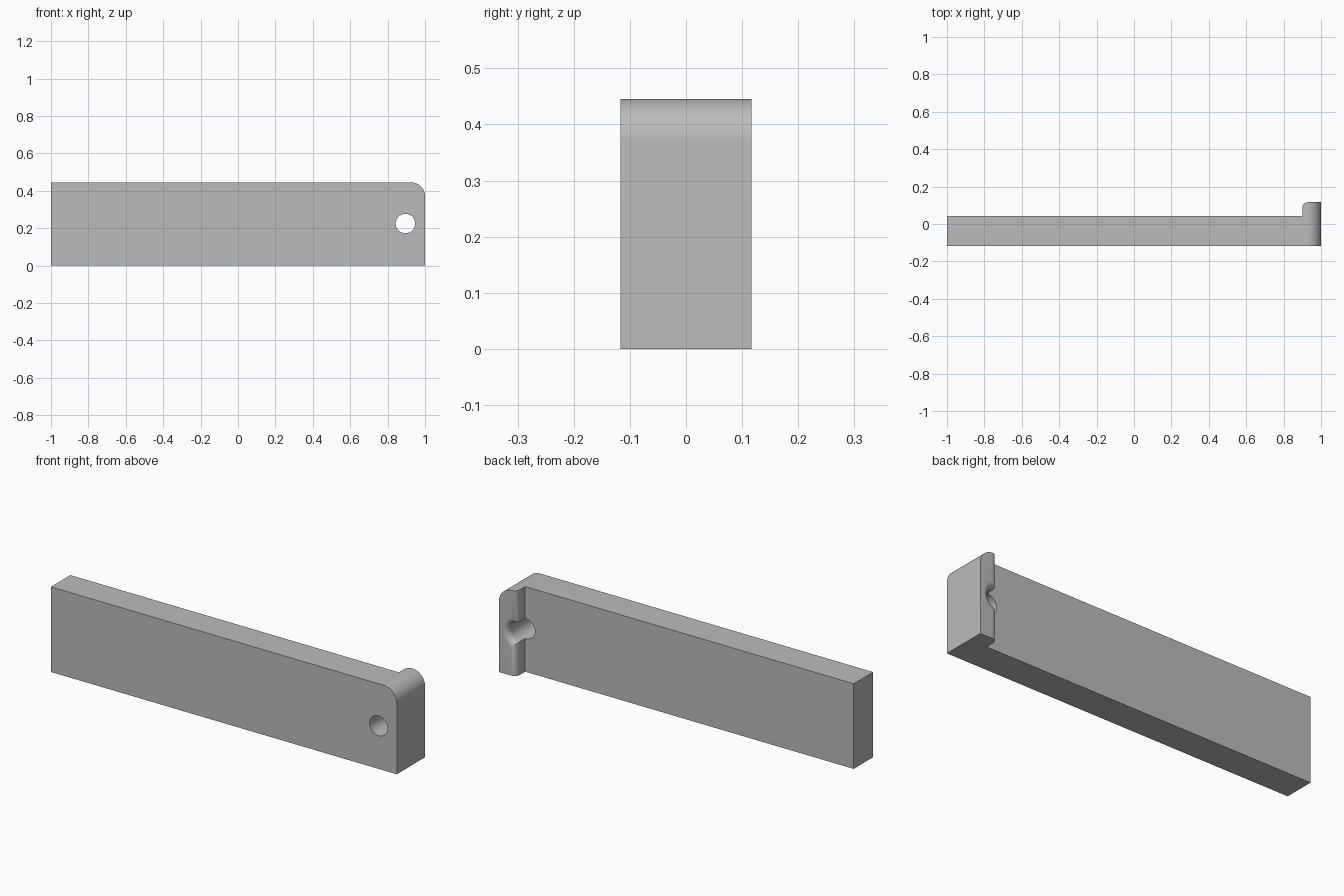
import bpy, bmesh
from math import sin, cos, pi, radians
from mathutils import Vector

cube = bpy.data.objects.get("Cube")
if cube:
    bpy.data.objects.remove(cube, do_unlink=True)

HEIGHT, DEPTH, PLATE_BACK = 0.445, 0.117, 0.043
LIP_X, LIP_R, CORNER_R = 0.9, 0.03, 0.075
HOLE_X, HOLE_Z, HOLE_R = 0.895, 0.225, 0.052

grey = bpy.data.materials.new("plain_grey")
grey.use_nodes = True
colour = (0.5, 0.5, 0.5, 1)
grey.diffuse_color = colour
grey.node_tree.nodes["Principled BSDF"].inputs["Base Color"].default_value = colour


def finish(name, bm):
    bmesh.ops.recalc_face_normals(bm, faces=bm.faces)
    mesh = bpy.data.meshes.new(name)
    bm.to_mesh(mesh)
    bm.free()
    mesh.materials.append(grey)
    obj = bpy.data.objects.new(name, mesh)
    bpy.context.collection.objects.link(obj)
    return obj


def prism(name, points, direction):
    bm = bmesh.new()
    face = bm.faces.new([bm.verts.new(p) for p in points])
    ext = bmesh.ops.extrude_face_region(bm, geom=[face])
    moved = [v for v in ext["geom"] if isinstance(v, bmesh.types.BMVert)]
    bmesh.ops.translate(bm, verts=moved, vec=Vector(direction))
    return finish(name, bm)


def arc(cx, cy, r, start, end, steps=12):
    angles = [start + (end - start) * i / steps for i in range(steps + 1)]
    return [(cx + r * cos(a), cy + r * sin(a)) for a in angles]


# Plate with a raised, rounded lip at its left end
plan = [(-1, -DEPTH), (1, -DEPTH), (1, DEPTH)]
plan += arc(LIP_X + LIP_R, DEPTH - LIP_R, LIP_R, pi / 2, pi)
plan += [(LIP_X, PLATE_BACK), (-1, PLATE_BACK)]
plate = prism("lipped_plate", [(x, y, 0) for x, y in plan], (0, 0, HEIGHT))

# Envelope that rounds the upper corner
side = [(-1.5, -0.5), (1, -0.5)]
side += arc(1 - CORNER_R, HEIGHT - CORNER_R, CORNER_R, 0, pi / 2, 16) + [(-1.5, HEIGHT)]
envelope = prism("corner_envelope", [(x, -0.5, z) for x, z in side], (0, 1, 0))

# Hole cutter, flared where it leaves the lip
profile = [(HOLE_R, -0.3)]
profile += arc(HOLE_R + LIP_R, DEPTH - LIP_R, LIP_R, pi, pi / 2)
profile += [(HOLE_R + LIP_R, 0.3)]
bm = bmesh.new()
rings = []
for r, y in profile:
    rings.append([bm.verts.new((HOLE_X + x, y, HOLE_Z + z))
                  for x, z in arc(0, 0, r, 0, 2 * pi, 48)[:-1]])
for a, b in zip(rings, rings[1:]):
    for i in range(len(a)):
        j = (i + 1) % len(a)
        bm.faces.new((a[i], a[j], b[j], b[i]))
bm.faces.new(rings[0])
bm.faces.new(rings[-1])
hole = finish("hole_cutter", bm)

# Apply the cuts and remove the helpers
for helper, operation in ((envelope, "INTERSECT"), (hole, "DIFFERENCE")):
    helper.hide_render = True
    mod = plate.modifiers.new(helper.name, "BOOLEAN")
    mod.object, mod.operation, mod.solver = helper, operation, "EXACT"
bpy.context.view_layer.objects.active = plate
plate.select_set(True)
for mod in list(plate.modifiers):
    bpy.ops.object.modifier_apply(modifier=mod.name)
for helper in (envelope, hole):
    bpy.data.objects.remove(helper, do_unlink=True)
bpy.ops.object.shade_smooth_by_angle(angle=radians(30))
